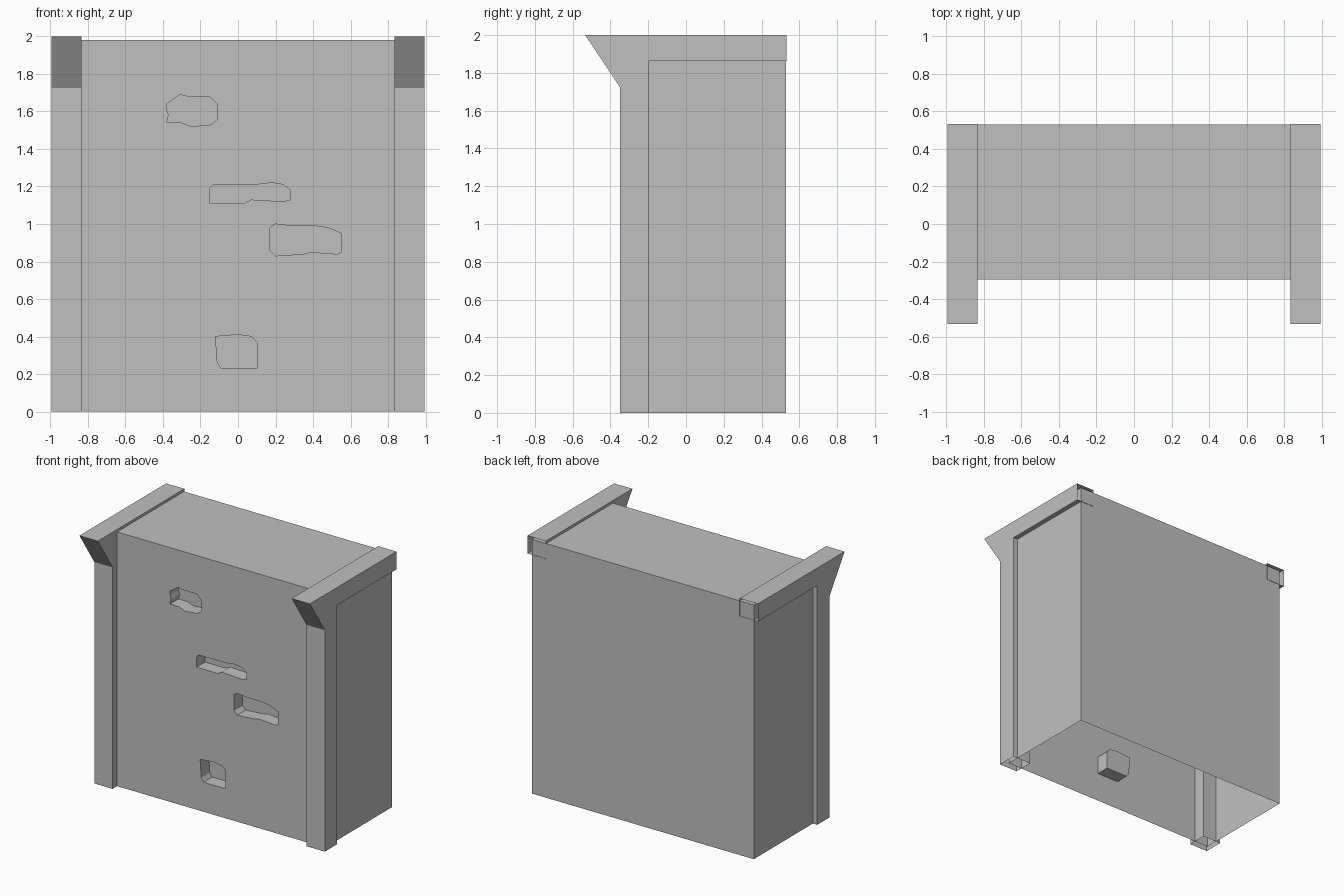
import bpy
import bmesh

cube = bpy.data.objects.get("Cube")
if cube:
    bpy.data.objects.remove(cube, do_unlink=True)

# Single plain grey
GREY = (0.53, 0.53, 0.53, 1.0)
grey = bpy.data.materials.new("plain_grey")
grey.use_nodes = True
grey.diffuse_color = GREY
grey.node_tree.nodes["Principled BSDF"].inputs["Base Color"].default_value = GREY

HALF_WIDTH, TOP, FRONT, BACK = 0.955, 1.98, -0.295, 0.53
RECESS_DEPTH = 0.105


def finish(bm, name):
    """Turn a bmesh into a named grey object."""
    bmesh.ops.recalc_face_normals(bm, faces=bm.faces)
    mesh = bpy.data.meshes.new(name)
    bm.to_mesh(mesh)
    bm.free()
    mesh.materials.append(grey)
    obj = bpy.data.objects.new(name, mesh)
    bpy.context.collection.objects.link(obj)
    return obj


def ring(bm, outline, y):
    """Vertices of an x-z outline placed at depth y."""
    return [bm.verts.new((x, y, z)) for x, z in outline]


def pairs(items):
    return list(zip(items, items[1:] + items[:1]))


def bridge(bm, near, far):
    for (a, b), (c, d) in zip(pairs(near), pairs(far)):
        bm.faces.new((a, b, d, c))


# Irregular outlines of the missing stones in the front wall (x, z)
recesses = [
    [(-.38, 1.64), (-.31, 1.69), (-.27, 1.68), (-.15, 1.68), (-.11, 1.64), (-.11, 1.56),
     (-.14, 1.53), (-.25, 1.52), (-.3, 1.54), (-.38, 1.54), (-.37, 1.58), (-.38, 1.61)],
    [(-.15, 1.11), (-.15, 1.19), (-.13, 1.21), (.1, 1.21), (.18, 1.22), (.24, 1.21),
     (.28, 1.18), (.28, 1.13), (.24, 1.12), (.07, 1.13), (.03, 1.11)],
    [(.17, .86), (.17, .98), (.2, 1), (.28, .99), (.41, .99), (.48, .98),
     (.55, .95), (.55, .85), (.53, .84), (.39, .85), (.35, .84), (.2, .83)],
    [(-.11, .26), (-.12, .4), (0, .41), (.07, .4), (.1, .37), (.1, .23), (-.09, .23)],
]

# Wall block: front with holes, recess pockets, sides, top and back; open below
bm = bmesh.new()
rect = [(-HALF_WIDTH, 0), (-HALF_WIDTH, TOP), (HALF_WIDTH, TOP), (HALF_WIDTH, 0)]
outer = ring(bm, rect, FRONT)
holes = [ring(bm, outline, FRONT) for outline in recesses]
edges = [bm.edges.new(p) for loop in [outer] + holes for p in pairs(loop)]
bmesh.ops.triangle_fill(bm, edges=edges, use_beauty=True, use_dissolve=False, normal=(0, -1, 0))

for outline, hole in zip(recesses, holes):
    inner = ring(bm, outline, FRONT + RECESS_DEPTH)
    bridge(bm, hole, inner)
    bm.faces.new(inner)

rear = ring(bm, rect, BACK)
for i in range(len(rect) - 1):
    bm.faces.new((outer[i], outer[i + 1], rear[i + 1], rear[i]))
bm.faces.new(rear)
finish(bm, "wall_block")

# Side frame: post and top beam with a flared front bracket (y, z),
# hollow, open under the post and at the rear of the beam
profile = [(-.35, 0), (-.35, 1.725), (-.533, 2), (.533, 2),
           (.533, 1.862), (-.197, 1.862), (-.197, 0)]
OPEN_SPANS = (3, 6)
bm = bmesh.new()
inside, outside = ([bm.verts.new((x, y, z)) for y, z in profile] for x in (0.835, 0.993))
bm.faces.new(inside)
bm.faces.new(outside)
for i, ((a, b), (c, d)) in enumerate(zip(pairs(inside), pairs(outside))):
    if i not in OPEN_SPANS:
        bm.faces.new((a, b, d, c))
frame = finish(bm, "side_frames")
mirror = frame.modifiers.new("mirror", 'MIRROR')
mirror.use_axis[0] = True
